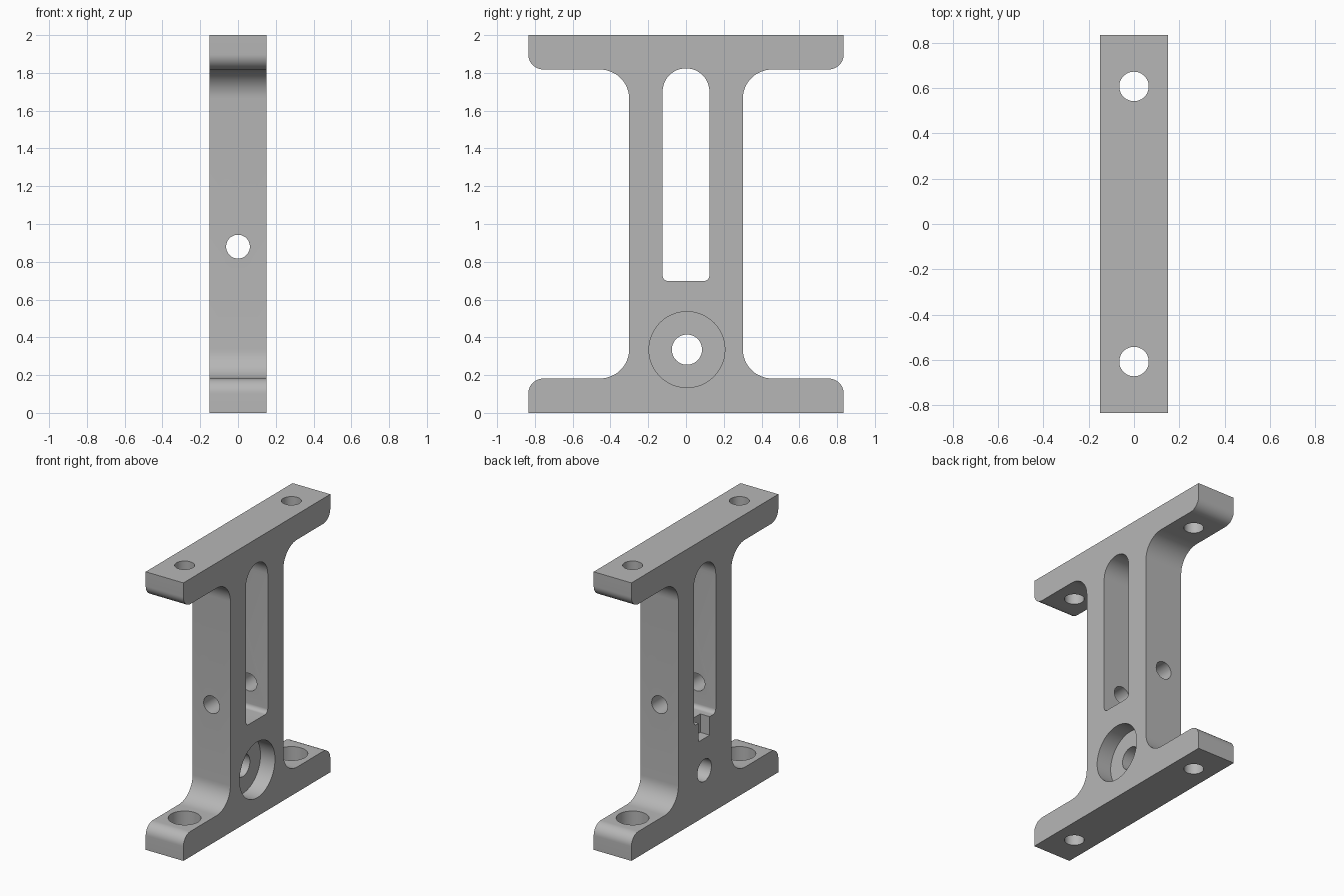
import bpy, bmesh, math
from mathutils import Vector, Matrix

cube = bpy.data.objects.get("Cube")
if cube:
    bpy.data.objects.remove(cube, do_unlink=True)

HALF_X, HALF_Y, HEIGHT = 0.15, 0.835, 2.0
FLANGE, WEB = 0.182, 0.301
HOLE_Y, BORE_Z = 0.607, 0.335

grey = bpy.data.materials.new("machined grey")
grey.use_nodes = True
colour = (0.47, 0.47, 0.47, 1)
grey.diffuse_color = colour
grey.node_tree.nodes["Principled BSDF"].inputs["Base Color"].default_value = colour


def make_object(name, bm):
    bmesh.ops.recalc_face_normals(bm, faces=bm.faces)
    mesh = bpy.data.meshes.new(name)
    bm.to_mesh(mesh)
    bm.free()
    mesh.materials.append(grey)
    obj = bpy.data.objects.new(name, mesh)
    bpy.context.scene.collection.objects.link(obj)
    return obj


def rounded(corners, steps=12):
    """Outline in (y, z) from corners (y, z, radius) with right angles."""
    points = []
    for i, (y, z, r) in enumerate(corners):
        p = Vector((y, z))
        if r == 0:
            points.append(p)
            continue
        a = (Vector(corners[i - 1][:2]) - p).normalized() * r
        b = (Vector(corners[(i + 1) % len(corners)][:2]) - p).normalized() * r
        for k in range(steps + 1):
            t = math.pi / 2 * k / steps
            points.append(p + a * (1 - math.sin(t)) + b * (1 - math.cos(t)))
    return points


def extrude_x(name, outline, x0, x1):
    bm = bmesh.new()
    face = bm.faces.new([bm.verts.new((x0, p.x, p.y)) for p in outline])
    new = bmesh.ops.extrude_face_region(bm, geom=[face])["geom"]
    verts = [v for v in new if isinstance(v, bmesh.types.BMVert)]
    bmesh.ops.translate(bm, verts=verts, vec=(x1 - x0, 0, 0))
    return make_object(name, bm)


def cylinder(name, centre, radius, length, axis):
    turn = Vector((0, 0, 1)).rotation_difference(Vector(axis)).to_matrix().to_4x4()
    bm = bmesh.new()
    bmesh.ops.create_cone(bm, cap_ends=True, segments=48, radius1=radius,
                          radius2=radius, depth=length,
                          matrix=Matrix.Translation(centre) @ turn)
    return make_object(name, bm)


def cut(target, cutter):
    cutter.hide_render = True
    mod = target.modifiers.new(cutter.name, 'BOOLEAN')
    mod.operation = 'DIFFERENCE'
    mod.solver = 'EXACT'
    mod.object = cutter
    bpy.context.view_layer.objects.active = target
    bpy.ops.object.modifier_apply(modifier=mod.name)
    bpy.data.objects.remove(cutter, do_unlink=True)


# I-shaped body: one quarter of the outline, mirrored up and across
quarter = [(HALF_Y, 0, 0), (HALF_Y, FLANGE, 0.08), (WEB, FLANGE, 0.155)]
side = quarter + [(y, HEIGHT - z, r) for y, z, r in reversed(quarter)]
outline = side + [(-y, z, r) for y, z, r in reversed(side)]
bracket = extrude_x("bracket_body", rounded(outline), -HALF_X, HALF_X)

# Long slot with a round top
slot = [(-0.124, 0.698, 0.03), (0.124, 0.698, 0.03),
        (0.124, 1.824, 0.1235), (-0.124, 1.824, 0.1235)]
cut(bracket, extrude_x("slot_cutter", rounded(slot), -0.3, 0.3))

# Square pocket below the slot, open on the right face
pocket = [(-0.055, 0.565, 0), (0.07, 0.565, 0), (0.07, 0.75, 0), (-0.055, 0.75, 0)]
cut(bracket, extrude_x("pocket_cutter", rounded(pocket), -0.3, -0.075))

# Bearing hole with a wide counterbore on the left face
cut(bracket, cylinder("bearing_hole", (0, 0.005, BORE_Z), 0.08, 1, (1, 0, 0)))
cut(bracket, cylinder("bearing_recess", (0.035 + 0.2, 0.005, BORE_Z), 0.201, 0.4, (1, 0, 0)))

# Cross hole through both legs
cut(bracket, cylinder("cross_hole", (0, 0, 0.88), 0.063, 1.2, (0, 1, 0)))

# Bolt holes through both flanges, with head recesses in the lower one
for s in (-1, 1):
    cut(bracket, cylinder("bolt_hole", (0, s * HOLE_Y, 1), 0.065, 3, (0, 0, 1)))
    cut(bracket, cylinder("bolt_recess", (0, s * HOLE_Y, 0.08 + 0.2), 0.107, 0.4, (0, 0, 1)))

# Smooth the fillets and bores, keep edges sharp
bpy.ops.object.select_all(action='DESELECT')
bracket.select_set(True)
bpy.context.view_layer.objects.active = bracket
bpy.ops.object.shade_smooth_by_angle(angle=math.radians(30))
